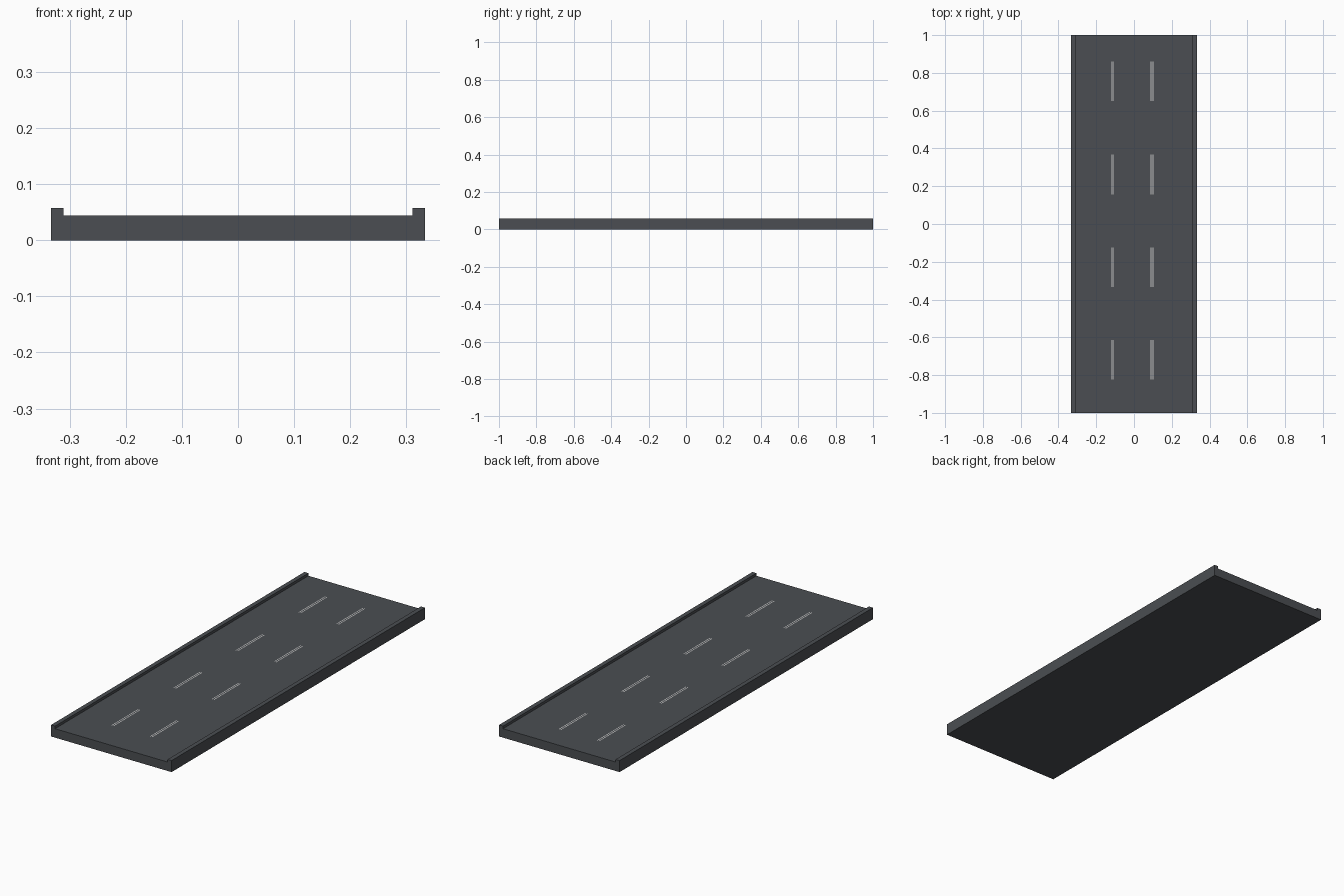
import bpy, bmesh

if "Cube" in bpy.data.objects:
    bpy.data.objects.remove(bpy.data.objects["Cube"])

def material(name, rgb):
    m = bpy.data.materials.new(name)
    m.diffuse_color = (*rgb, 1)
    m.use_nodes = True
    m.node_tree.nodes["Principled BSDF"].inputs["Base Color"].default_value = m.diffuse_color
    return m

asphalt = material("dark grey asphalt", (0.07, 0.076, 0.084))
paint = material("pale lane paint", (0.6, 0.6, 0.6))

def add_object(name, bm, mat):
    bmesh.ops.recalc_face_normals(bm, faces=bm.faces[:])
    me = bpy.data.meshes.new(name)
    bm.to_mesh(me)
    bm.free()
    me.materials.append(mat)
    ob = bpy.data.objects.new(name, me)
    bpy.context.collection.objects.link(ob)

# Road slab with raised kerbs: half profile mirrored, then extruded along y
half = [(0.333, 0), (0.333, 0.0575), (0.311, 0.0575), (0.311, 0.0445)]
profile = half + [(-x, z) for x, z in reversed(half)]
bm = bmesh.new()
face = bm.faces.new([bm.verts.new((x, -1, z)) for x, z in profile])
ext = bmesh.ops.extrude_face_region(bm, geom=[face])
bmesh.ops.translate(bm, vec=(0, 2, 0),
                    verts=[v for v in ext["geom"] if isinstance(v, bmesh.types.BMVert)])
add_object("road_slab", bm, asphalt)

# Dashed lane markings: pairs of hairline strips flush with the road
bm = bmesh.new()
z = 0.0448
for lane_x in (-0.116, 0.095):
    for y in (-0.718, -0.229, 0.262, 0.755):
        for side in (-1, 1):
            x = lane_x + side * 0.005
            bm.faces.new([bm.verts.new((x + dx, y + dy, z)) for dx, dy in
                          ((-0.002, -0.105), (0.002, -0.105), (0.002, 0.105), (-0.002, 0.105))])
add_object("lane_dashes", bm, paint)
